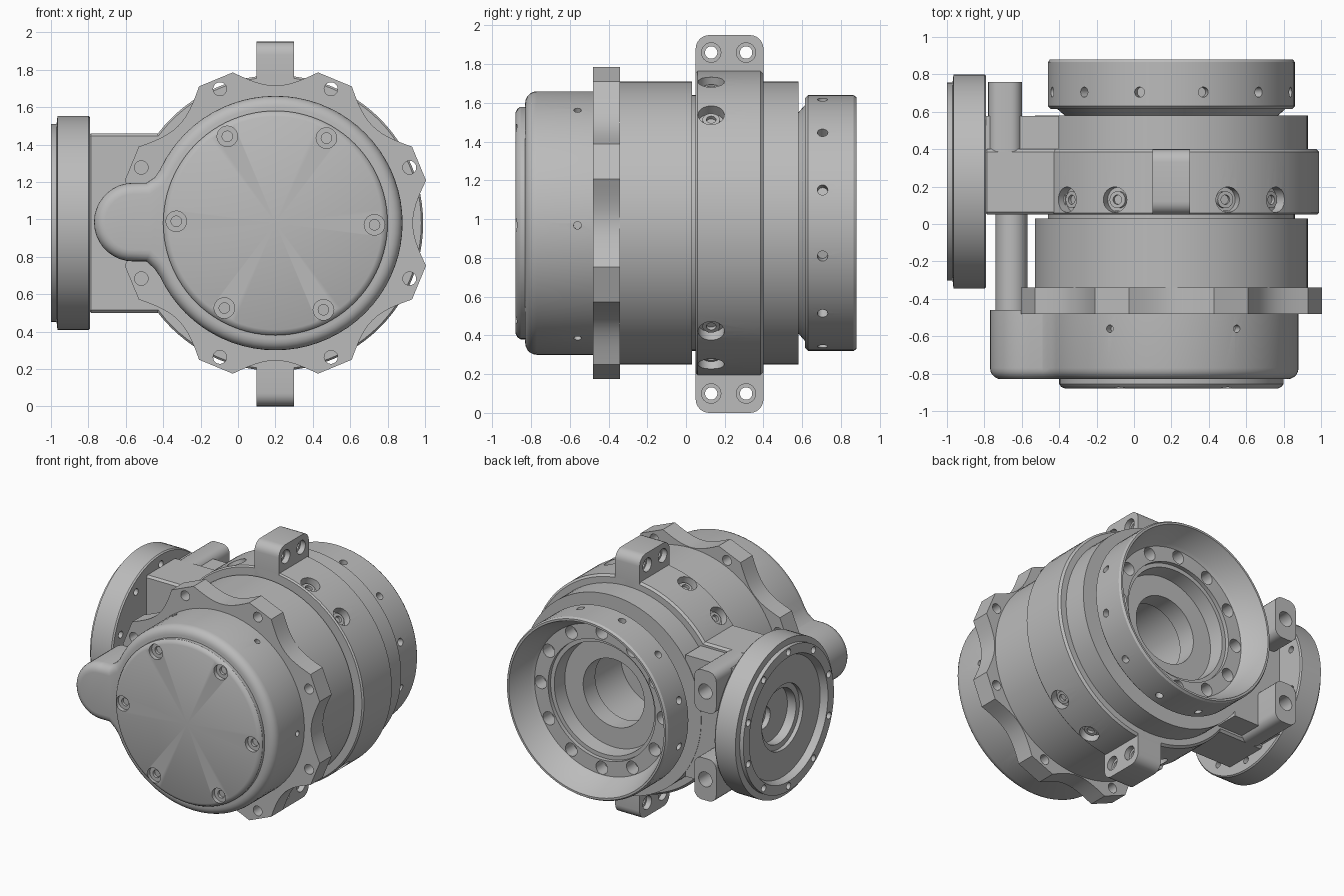
import bpy, bmesh
from math import sin, cos, radians, pi
from mathutils import Vector

if "Cube" in bpy.data.objects:
    bpy.data.objects.remove(bpy.data.objects["Cube"])

grey = bpy.data.materials.new("machined_grey")
grey.use_nodes = True
colour = (0.5, 0.5, 0.5, 1)
grey.diffuse_color = colour
grey.node_tree.nodes["Principled BSDF"].inputs["Base Color"].default_value = colour

CX, CZ = 0.2, 0.98          # main axis runs along y
FY = 0.2275                 # side flange centre
AXIS = Vector((CX, 0, CZ))
Y = Vector((0, 1, 0))
X = Vector((1, 0, 0))


def radial(deg, r=1.0):
    a = radians(deg)
    return Vector((cos(a), 0, sin(a))) * r


def add_lathe(bm, profile, origin, direction, seg):
    """Revolve (radius, distance) points; an off-axis profile closes on itself."""
    d = direction.normalized()
    u = d.orthogonal().normalized()
    v = d.cross(u)
    rings = []
    for r, t in profile:
        c = origin + d * t
        if r == 0:
            rings.append([bm.verts.new(c)])
        else:
            angles = [2 * pi * i / seg for i in range(seg)]
            rings.append([bm.verts.new(c + (u * cos(a) + v * sin(a)) * r) for a in angles])
    pairs = list(zip(rings, rings[1:]))
    if profile[0][0] > 0:
        pairs.append((rings[-1], rings[0]))
    for a, b in pairs:
        for i in range(seg):
            j = (i + 1) % seg
            if len(a) == 1:
                bm.faces.new((a[0], b[i], b[j]))
            elif len(b) == 1:
                bm.faces.new((a[i], b[0], a[j]))
            else:
                bm.faces.new((a[i], b[i], b[j], a[j]))


def finish(name, bm):
    bmesh.ops.recalc_face_normals(bm, faces=bm.faces)
    mesh = bpy.data.meshes.new(name)
    bm.to_mesh(mesh)
    bm.free()
    obj = bpy.data.objects.new(name, mesh)
    bpy.context.collection.objects.link(obj)
    mesh.materials.append(grey)
    return obj


def lathe(name, profile, origin=AXIS, direction=Y, seg=96):
    bm = bmesh.new()
    add_lathe(bm, profile, origin, direction, seg)
    return finish(name, bm)


def prism(name, outline, y0, y1, bevel=0):
    """Extrude an (x, z) outline along y, rounding the front rim."""
    bm = bmesh.new()
    front = bm.faces.new([bm.verts.new((x, y0, z)) for x, z in outline])
    back = bmesh.ops.extrude_face_region(bm, geom=[front], use_keep_orig=True)
    moved = [g for g in back["geom"] if isinstance(g, bmesh.types.BMVert)]
    bmesh.ops.translate(bm, verts=moved, vec=(0, y1 - y0, 0))
    bmesh.ops.recalc_face_normals(bm, faces=bm.faces)
    if bevel:
        rim = [e for e in bm.edges if all(abs(v.co.y - y0) < 1e-5 for v in e.verts)]
        bmesh.ops.bevel(bm, geom=rim, offset=bevel, segments=5, profile=0.5, affect='EDGES')
    return finish(name, bm)


def box(name, lo, hi, bevel=0, axis=None, segments=1):
    """Box whose edges (all, or those along one axis) are bevelled."""
    bm = bmesh.new()
    bmesh.ops.create_cube(bm, size=1)
    for v in bm.verts:
        v.co = [l + (c + 0.5) * (h - l) for l, h, c in zip(lo, hi, v.co)]
    edges = [e for e in bm.edges if axis is None
             or abs((e.verts[0].co - e.verts[1].co)[axis]) > 1e-4]
    if bevel:
        bmesh.ops.bevel(bm, geom=edges, offset=bevel, segments=segments, profile=0.5, affect='EDGES')
    return finish(name, bm)


def drill(obj, holes, seg=24):
    """Cut revolved holes given as (origin, direction, profile)."""
    bm = bmesh.new()
    for origin, direction, profile in holes:
        add_lathe(bm, [(0, profile[0][1])] + profile + [(0, profile[-1][1])], origin, direction, seg)
    cutter = finish("hole_cutter", bm)
    cutter.hide_render = True
    mod = obj.modifiers.new("holes", 'BOOLEAN')
    mod.operation = 'DIFFERENCE'
    mod.solver = 'EXACT'
    mod.object = cutter
    graph = bpy.context.evaluated_depsgraph_get()
    mesh = bpy.data.meshes.new_from_object(obj.evaluated_get(graph))
    obj.modifiers.clear()
    obj.data = mesh
    bpy.data.objects.remove(cutter)


def hole(r, start, end):
    return [(r, start), (r, end)]


# Housing with the open rear cup and stepped bore
housing = lathe("housing", [
    (0, -0.45), (0.73, -0.45), (0.73, 0.03), (0.66, 0.03), (0.66, 0.07), (0.73, 0.07),
    (0.73, 0.58), (0.57, 0.58), (0.61, 0.615), (0.645, 0.615), (0.66, 0.63), (0.66, 0.865),
    (0.65, 0.88), (0.635, 0.88), (0.57, 0.72), (0.55, 0.70), (0.44, 0.70), (0.44, 0.67),
    (0.41, 0.67), (0.40, 0.56), (0.25, 0.56), (0.25, 0.42), (0.30, 0.42), (0.30, 0.05), (0, 0.05)])
cup_holes = [(AXIS + radial(30 * k, 0.5), Y, hole(0.048, 0.6, 0.75)) for k in range(12)]
rim_holes = [(AXIS + Y * 0.705, radial(15 + 30 * k), hole(0.027, 0.605, 0.75)) for k in range(12)]
drill(housing, cup_holes + rim_holes)

# Front cap with its side lobe
LX, LZ, LR = -0.56, 0.985, 0.21
outline = [(CX + 0.68 * cos(radians(a)), CZ + 0.68 * sin(radians(a))) for a in range(-155, 156, 5)]
outline += [(-0.445, 1.225), (-0.49, LZ + LR)]
outline += [(LX + LR * cos(radians(a)), LZ + LR * sin(radians(a))) for a in range(90, 271, 10)]
outline += [(-0.49, LZ - LR), (-0.445, 0.735)]
cap = prism("front_cap", outline, -0.83, -0.46, 0.06)
drill(cap, [(AXIS - Y * 0.56, radial(60 * k - 1), hole(0.02, 0.63, 0.75))
            for k in range(6) if k != 3], 16)

# Cover plate with countersunk screw holes
cover = lathe("cover_plate", [(0, -0.79), (0.6, -0.79), (0.6, -0.855), (0.59, -0.87),
                              (0.57, -0.88), (0, -0.88)])
socket = [(0.055, -0.9), (0.055, -0.85), (0.028, -0.85), (0.028, -0.81)]
drill(cover, [(AXIS + radial(60 * k - 1, 0.53), Y, socket) for k in range(6)])

# Scalloped grip ring
scallops = []
for k in range(8):
    for i in range(13):
        t = i / 6 - 1
        p = AXIS + radial(45 * k + 15.8 * t, 0.735 + 0.102 * t * t)
        scallops.append((p.x, p.z))
grip = prism("grip_ring", scallops, -0.48, -0.34)
drill(grip, [(AXIS + radial(22.5 + 45 * k, 0.776), Y, hole(0.036, -0.55, -0.3)) for k in range(8)])

# Clamp ring, its deep radial holes and the screws in them
clamp = lathe("clamp_ring", [(0.69, 0.05), (0.78, 0.05), (0.79, 0.06), (0.79, 0.385),
                             (0.775, 0.40), (0.69, 0.40)])
screw_angles = [s * a for a in (45, 67.5, 112.5, 135) for s in (1, -1)]
drill(clamp, [(AXIS + Y * 0.13, radial(a), hole(0.068, 0.6, 0.9)) for a in screw_angles])
for a in screw_angles:
    lathe("clamp_screw", [(0, 0.7), (0.045, 0.7), (0.045, 0.755), (0.025, 0.755), (0.025, 0.735),
                          (0, 0.735)], AXIS + Y * 0.13, radial(a), 24)

# Clamp lugs with cross bolt holes
bolt = [(0.05, -0.15), (0.05, -0.06), (0.032, -0.06), (0.032, 0.06), (0.05, 0.06), (0.05, 0.15)]
for name, low, high, bolt_z in (("top_lug", 1.6, 1.95, 1.86), ("bottom_lug", 0.0, 0.36, 0.1)):
    lug = box(name, (0.1, 0.05, low), (0.3, 0.40, high), 0.07, 0, 6)
    drill(lug, [(Vector((CX, y, bolt_z)), X, bolt) for y in (0.13, 0.31)])

# Side arm, rear plate and the two bosses behind the flange
box("side_arm", (-0.80, 0.05, 0.50), (-0.35, 0.40, 1.46), 0.015)
box("rear_arm_plate", (-0.80, 0.38, 0.53), (-0.40, 0.577, 1.43))
for z in (0.655, 1.305):
    boss = box("arm_boss", (-0.78, 0.38, z - 0.155), (-0.60, 0.76, z + 0.155), 0.06, 1, 5)
    drill(boss, [(Vector((-0.69, 0, z)), Y, hole(0.055, 0.62, 0.9))])
lathe("link_tube", [(0, -0.5), (0.085, -0.5), (0.085, 0.08), (0, 0.08)], Vector((-0.655, 0, CZ)), Y, 32)

# Round side flange
hub = Vector((-0.79, FY, CZ))
flange = lathe("side_flange", [
    (0, 0), (0.565, 0), (0.573, 0.01), (0.573, 0.175), (0.53, 0.18), (0.53, 0.21), (0.46, 0.21),
    (0.44, 0.16), (0.24, 0.16), (0.24, 0.13), (0.2, 0.13), (0.2, 0.06), (0, 0.06)], hub, -X)
bolt_circle = [(hub + Vector((0, cos(a), sin(a))) * 0.495, -X, hole(0.025, -0.1, 0.3))
               for a in (radians(36 * k + 18) for k in range(10))]
drill(flange, bolt_circle + [(hub + Y * 0.08, -X, hole(0.08, 0.02, 0.1))])

# Smooth curved surfaces, keeping machined edges sharp
parts = [o for o in bpy.context.collection.objects if o.type == 'MESH' and grey.name in o.data.materials]
for o in bpy.context.selected_objects:
    o.select_set(False)
for o in parts:
    o.select_set(True)
bpy.context.view_layer.objects.active = parts[0]
bpy.ops.object.shade_smooth_by_angle(angle=radians(30))
